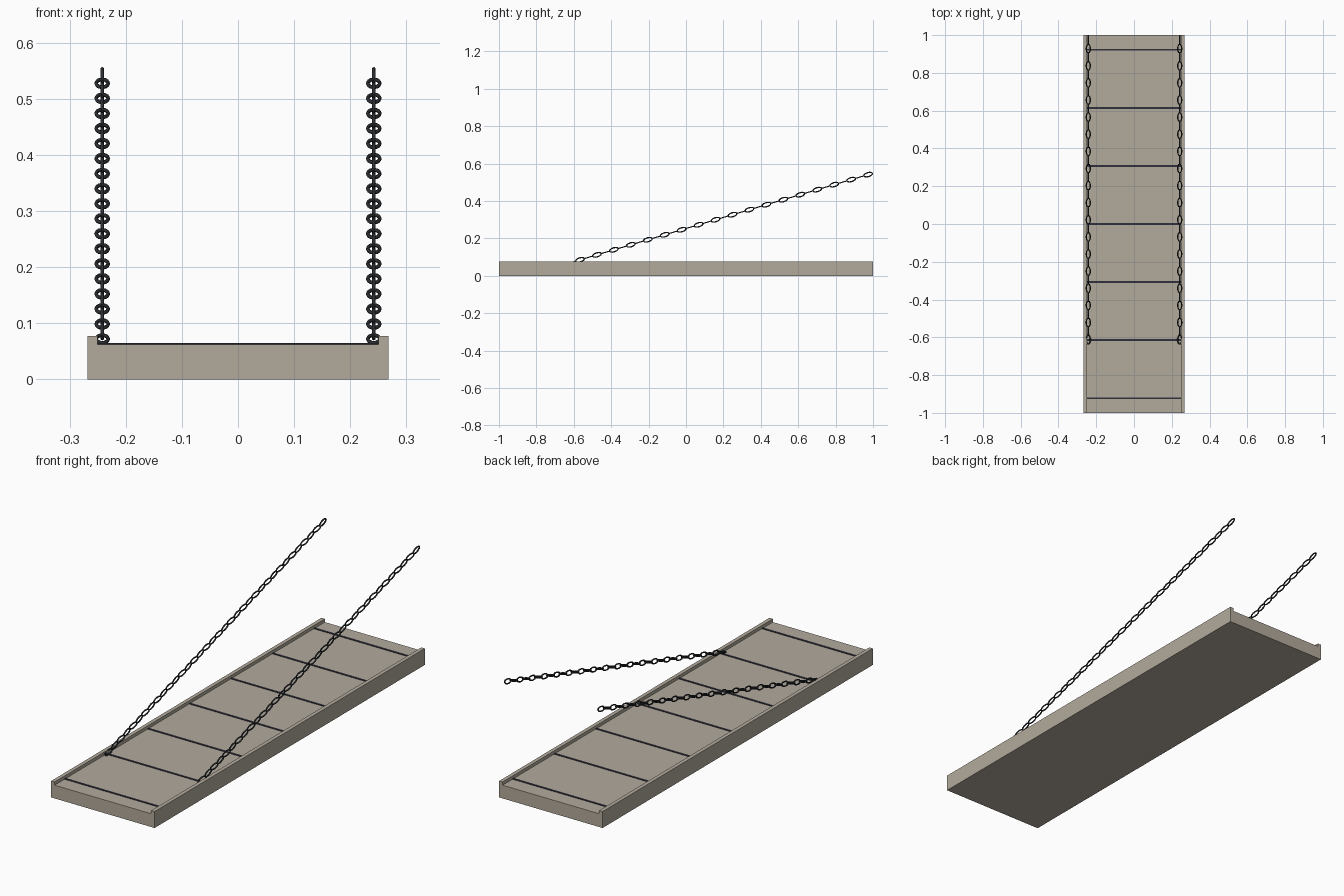
import bpy, bmesh, math
from mathutils import Vector

if "Cube" in bpy.data.objects:
    bpy.data.objects.remove(bpy.data.objects["Cube"])


def material(name, color):
    m = bpy.data.materials.new(name)
    m.diffuse_color = (*color, 1)
    m.use_nodes = True
    m.node_tree.nodes["Principled BSDF"].inputs["Base Color"].default_value = m.diffuse_color
    return m


WOOD = material("weathered tan", (0.45, 0.405, 0.335))
IRON = material("dark iron", (0.025, 0.028, 0.032))
SEAM = material("dark seam", (0.03, 0.03, 0.045))


def finish(name, bm, mat):
    bmesh.ops.recalc_face_normals(bm, faces=bm.faces)
    me = bpy.data.meshes.new(name)
    bm.to_mesh(me)
    bm.free()
    me.materials.append(mat)
    ob = bpy.data.objects.new(name, me)
    bpy.context.collection.objects.link(ob)
    return ob


# Bridge deck: shallow U profile with raised side rims, extruded along y
W, INNER, DECK, RIM = 0.268, 0.25, 0.062, 0.077
profile = [(-W, 0), (W, 0), (W, RIM), (INNER, RIM), (INNER, DECK),
           (-INNER, DECK), (-INNER, RIM), (-W, RIM)]
bm = bmesh.new()
face = bm.faces.new([bm.verts.new((x, -1, z)) for x, z in profile])
ext = bmesh.ops.extrude_face_region(bm, geom=[face])
bmesh.ops.translate(bm, vec=(0, 2, 0),
                    verts=[v for v in ext["geom"] if isinstance(v, bmesh.types.BMVert)])
finish("bridge_deck", bm, WOOD)

# Thin cross strips between the planks
bm = bmesh.new()
for i in range(-3, 4):
    cube = bmesh.ops.create_cube(bm, size=1)["verts"]
    bmesh.ops.scale(bm, vec=(2 * INNER, 0.010, 0.005), verts=cube)
    bmesh.ops.translate(bm, vec=(0, i * 0.3075, DECK), verts=cube)
finish("cross_strips", bm, SEAM)

# Chain direction and link size
SLOPE = math.atan2(0.0268, 0.0906)
ALONG = Vector((0, math.cos(SLOPE), math.sin(SLOPE)))
UP = Vector((0, -math.sin(SLOPE), math.cos(SLOPE)))
SIDE = Vector((1, 0, 0))
HALF_LEN, HALF_WID, WIRE = 0.0245, 0.0108, 0.0034


def add_link(bm, center, across, normal, steps=12, ring=6):
    """Oval loop of round wire lying in the plane of ALONG and across."""
    rings = []
    for i in range(steps):
        a = 2 * math.pi * i / steps
        c, s = math.cos(a), math.sin(a)
        p = center + ALONG * HALF_LEN * c + across * HALF_WID * s
        out = (ALONG * c * HALF_WID + across * s * HALF_LEN).normalized()
        rings.append([bm.verts.new(p + WIRE * (out * math.cos(b) + normal * math.sin(b)))
                      for b in (2 * math.pi * j / ring for j in range(ring))])
    for i in range(steps):
        r, q = rings[i], rings[(i + 1) % steps]
        for j in range(ring):
            k = (j + 1) % ring
            bm.faces.new((r[j], r[k], q[k], q[j]))


# Two chains of alternating flat and upright links
for name, x in (("left_chain", -0.242), ("right_chain", 0.242)):
    bm = bmesh.new()
    for n in range(36):
        center = Vector((x, -0.612 + n * 0.0453, 0.072 + n * 0.0134))
        across, normal = (SIDE, UP) if n % 2 == 0 else (UP, SIDE)
        add_link(bm, center, across, normal)
    ob = finish(name, bm, IRON)
    for p in ob.data.polygons:
        p.use_smooth = True
